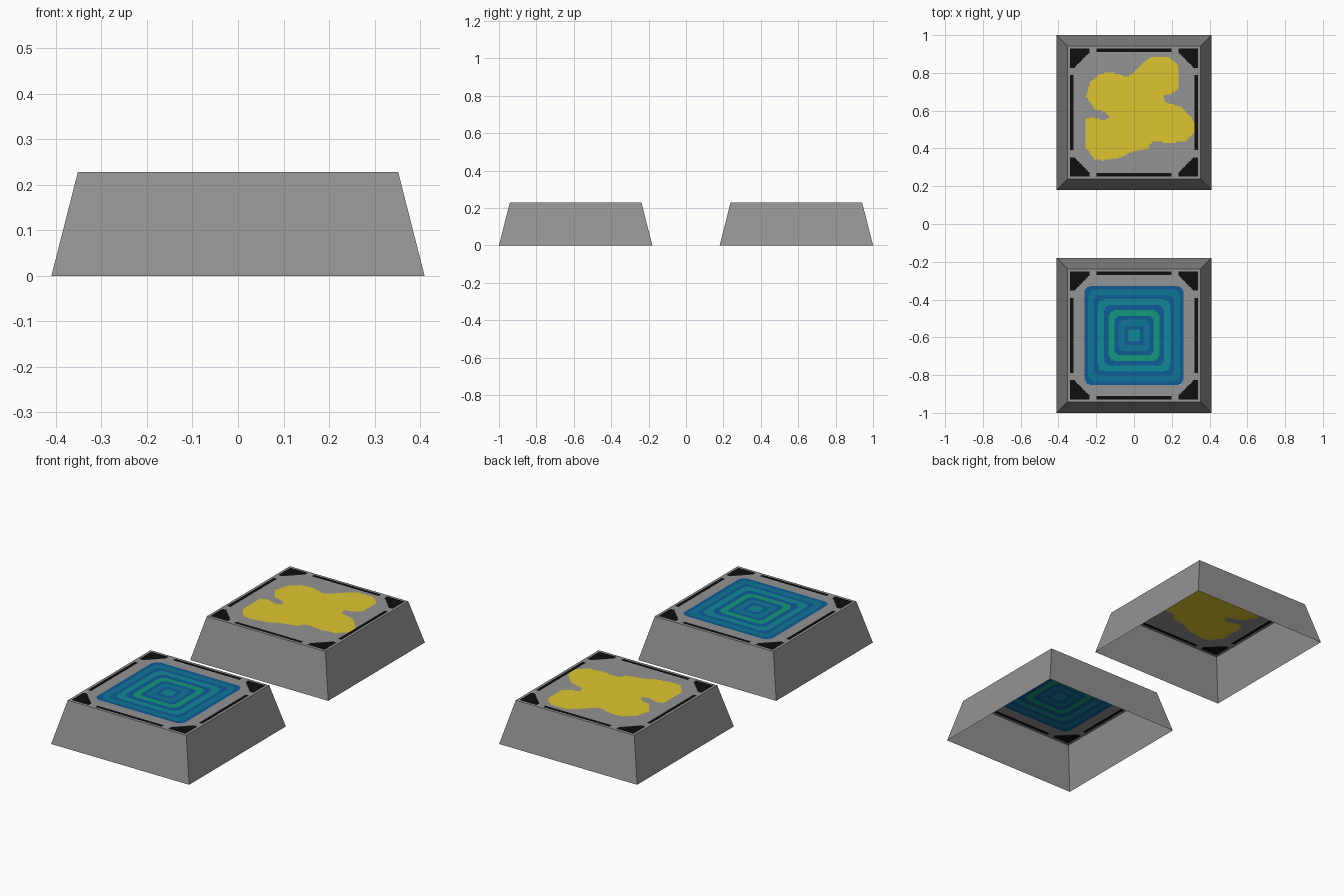
import bpy, bmesh

if "Cube" in bpy.data.objects:
    bpy.data.objects.remove(bpy.data.objects["Cube"])

BASE, TOP, HEIGHT, OFFSET, CELLS = 0.41, 0.352, 0.228, 0.59, 110


def srgb(r, g, b):
    return [((c / 255 + 0.055) / 1.055) ** 2.4 if c > 10 else c / 3294.6 for c in (r, g, b)] + [1]


# One material per flat colour
COLOURS = {"grey": (147, 147, 147), "black": (14, 14, 14), "yellow": (222, 197, 48),
           "blue": (14, 91, 152), "blue_teal": (14, 117, 150), "teal": (16, 137, 150),
           "green": (18, 152, 122)}
MATS = []
for name, rgb in COLOURS.items():
    m = bpy.data.materials.new(name)
    m.diffuse_color = srgb(*rgb)
    m.use_nodes = True
    m.node_tree.nodes["Principled BSDF"].inputs["Base Color"].default_value = m.diffuse_color
    MATS.append(m)
GREY, BLACK, YELLOW, BLUE, BLUE_TEAL, TEAL, GREEN = range(7)

# Outline of the yellow splash
SPLASH = [(-.254, .085), (-.233, .159), (-.18, .206), (-.116, .212), (-.037, .19), (0, .212),
          (.053, .27), (.10, .296), (.18, .296), (.238, .249), (.238, .132), (.201, .10),
          (.153, .09), (.169, .053), (.243, .032), (.296, -.016), (.323, -.058), (.317, -.111),
          (.275, -.153), (.19, -.159), (.095, -.153), (.074, -.19), (-.005, -.206),
          (-.074, -.238), (-.164, -.254), (-.206, -.249), (-.254, -.19), (-.254, -.032),
          (-.217, -.026), (-.153, -.042), (-.127, -.021), (-.153, .005), (-.206, .016)]

# Ring pattern: outer radius of each band and its colour
RINGS = [(.032, TEAL), (.053, BLUE), (.082, BLUE_TEAL), (.103, BLUE), (.133, GREEN), (.159, BLUE),
         (.19, TEAL), (.214, BLUE), (.243, BLUE_TEAL), (.262, BLUE)]


def splash(x, y):
    inside = False
    for (x1, y1), (x2, y2) in zip(SPLASH, SPLASH[1:] + SPLASH[:1]):
        if (y1 > y) != (y2 > y) and x < x1 + (y - y1) * (x2 - x1) / (y2 - y1):
            inside = not inside
    return YELLOW if inside else GREY


def rings(x, y):
    p = 2 + 60 * max(abs(x), abs(y))  # corners get squarer outwards
    d = (abs(x) ** p + abs(y) ** p) ** (1 / p)
    return next((mat for r, mat in RINGS if d < r), GREY)


def border(x, y):
    a, b = sorted((0.341 - abs(x), 0.341 - abs(y)))  # distances from the rim
    if a < 0:
        return False
    corner = b < 0.104 and a + b < 0.13
    bar = a < 0.022 and b > 0.141
    return corner or bar


def make_block(name, cy, pattern):
    bm = bmesh.new()
    # Painted top plate
    bmesh.ops.create_grid(bm, x_segments=CELLS, y_segments=CELLS, size=TOP)
    for f in bm.faces:
        c = f.calc_center_median()
        f.material_index = BLACK if border(c.x, c.y) else pattern(c.x, c.y)
    for v in bm.verts:
        v.co.z = HEIGHT
    # Sloped walls, open underneath
    signs = [(-1, -1), (1, -1), (1, 1), (-1, 1)]
    low = [bm.verts.new((BASE * x, BASE * y, 0)) for x, y in signs]
    high = [bm.verts.new((TOP * x, TOP * y, HEIGHT)) for x, y in signs]
    for i in range(4):
        j = (i + 1) % 4
        bm.faces.new((low[i], low[j], high[j], high[i]))
    mesh = bpy.data.meshes.new(name)
    bm.to_mesh(mesh)
    bm.free()
    for m in MATS:
        mesh.materials.append(m)
    ob = bpy.data.objects.new(name, mesh)
    ob.location.y = cy
    bpy.context.collection.objects.link(ob)


make_block("ring_block", -OFFSET, rings)
make_block("splash_block", OFFSET, splash)
